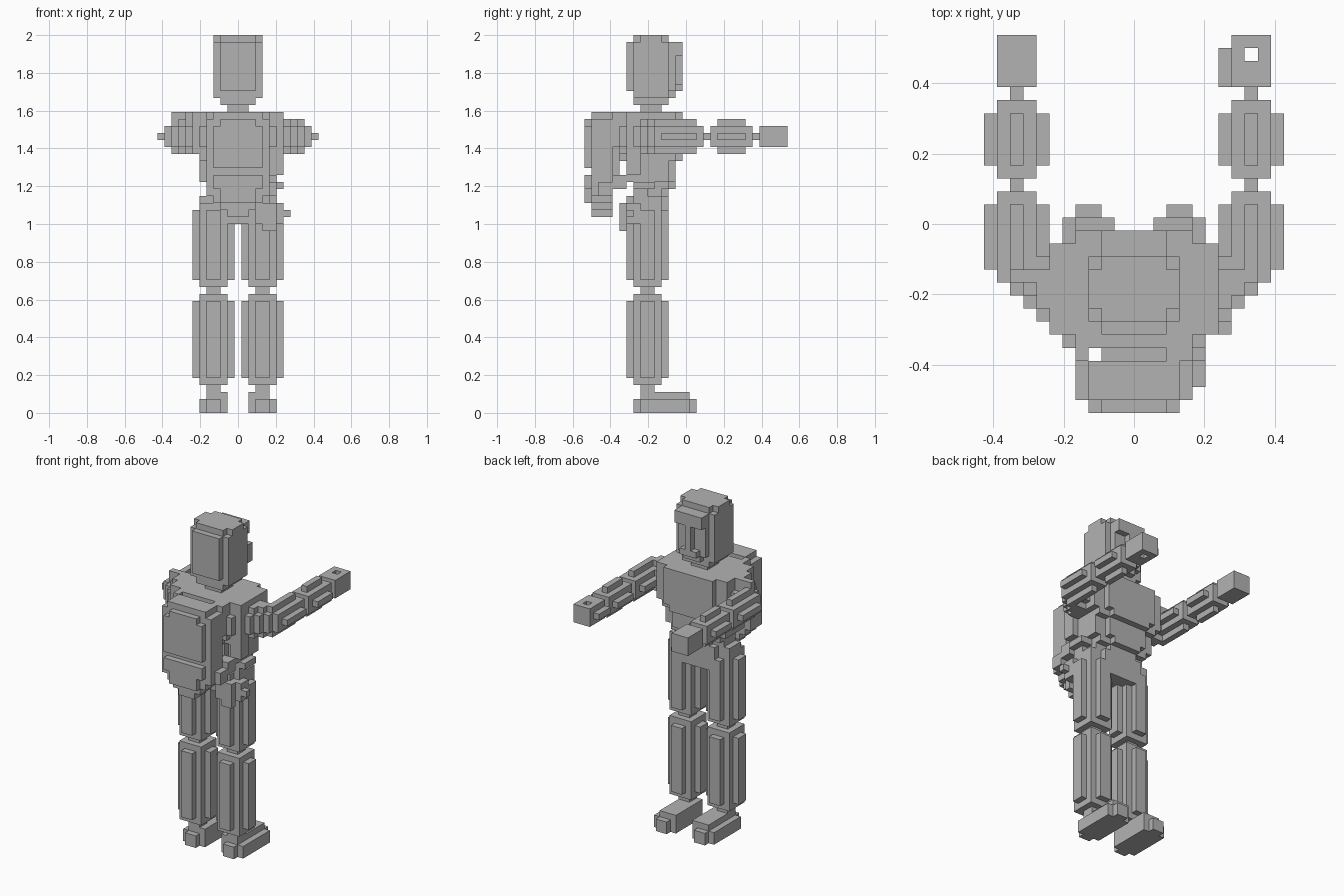
import bpy, bmesh
from mathutils import Vector
from itertools import product

if "Cube" in bpy.data.objects:
    bpy.data.objects.remove(bpy.data.objects["Cube"], do_unlink=True)

# Block grid: width, depth and height in blocks
WIDE, DEEP, HIGH = 23, 29, 54
UNIT = 2 / HIGH

grey = bpy.data.materials.new("plain grey")
grey.use_nodes = True
grey.diffuse_color = (0.45, 0.45, 0.45, 1)
bsdf = next(n for n in grey.node_tree.nodes if n.type == 'BSDF_PRINCIPLED')
bsdf.inputs["Base Color"].default_value = grey.diffuse_color


def box(x, y, z):
    """Blocks filling three half-open ranges."""
    return set(product(range(*x), range(*y), range(*z)))


def mirror(cells):
    return {(WIDE - 1 - x, y, z) for x, y, z in cells}


def build(name, cells):
    """Outer skin of a set of blocks, with flat areas merged."""
    bm = bmesh.new()
    corners = {}

    def corner(p):
        key = tuple(p)
        if key not in corners:
            place = Vector(key) - Vector((WIDE / 2, DEEP / 2, 0))
            corners[key] = bm.verts.new(place * UNIT)
        return corners[key]

    for cell in cells:
        for axis in range(3):
            u, v = Vector((0, 0, 0)), Vector((0, 0, 0))
            u[(axis + 1) % 3] = v[(axis + 2) % 3] = 1
            for side in (0, 1):
                near = list(cell)
                near[axis] += 2 * side - 1
                if tuple(near) in cells:
                    continue
                p = Vector(cell)
                p[axis] += side
                ring = [p, p + u, p + u + v, p + v]
                if not side:
                    ring.reverse()
                bm.faces.new([corner(q) for q in ring])
    bmesh.ops.dissolve_limit(bm, angle_limit=0.01, verts=bm.verts, edges=bm.edges)
    mesh = bpy.data.meshes.new(name)
    bm.to_mesh(mesh)
    bm.free()
    mesh.materials.append(grey)
    obj = bpy.data.objects.new(name, mesh)
    bpy.context.collection.objects.link(obj)


def pair(name, cells):
    build("right_" + name, cells)
    build("left_" + name, mirror(cells))


def leg_segment(low, high):
    """Square limb with a raised panel on every side."""
    inner = (low + 1, high - 1)
    return (box((6, 10), (7, 11), (low, high)) | box((5, 11), (8, 10), inner)
            | box((7, 9), (6, 12), inner))


def arm_segment(low, high):
    inner = (low + 1, high - 1)
    return (box((1, 4), (low, high), (38, 41)) | box((0, 5), inner, (39, 40))
            | box((2, 3), inner, (37, 42)))


# Legs and feet
pair("shin", leg_segment(4, 17))
pair("thigh", leg_segment(18, 30))
pair("knee", box((7, 9), (8, 10), (17, 18)))
pair("ankle", box((7, 9), (8, 10), (3, 4)))
pair("foot", box((6, 10), (8, 15), (0, 2)) | box((7, 9), (7, 16), (0, 2))
     | box((7, 10), (8, 15), (2, 3)))

# Arms
pair("upper_arm", arm_segment(10, 17))
pair("forearm", arm_segment(18, 24))
pair("elbow", box((2, 3), (17, 18), (39, 40)))
pair("wrist", box((2, 3), (24, 25), (39, 40)))
hand = box((1, 4), (25, 29), (38, 41))
build("right_hand", hand)
build("left_hand", (mirror(hand) | box((18, 19), (25, 28), (39, 40)))
      - box((20, 21), (27, 28), (38, 41)))

# Stepped shoulders sloping back from the arms
shoulder = set()
for x in range(1, 7):
    back, front = 11 - x, 12 if x < 5 else 13
    shoulder |= box((x, x + 1), (back, front), (38, 41))
    if x > 1:
        shoulder |= box((x, x + 1), (back + 1, front - 1), (37, 42))
pair("shoulder", shoulder)
build("right_shoulder_pad", box((4, 6), (8, 11), (42, 43)) | box((2, 4), (10, 11), (42, 43)))
build("left_shoulder_pad", box((16, 18), (8, 10), (42, 43)))

# Torso tapering from chest to waist, front layers narrower
torso = box((8, 15), (7, 12), (28, 31))
for z in range(30, 43):
    side = 7 if z < 33 else 6 if z < 37 else 5
    back = 7 if z < 33 else 6 if z < 36 else 5
    front = 12 if z < 32 else 13 if z < 36 else 14
    level = (z, z + 1)
    torso |= box((side, WIDE - side), (back + 1, front - 1), level)
    torso |= box((side + 2, WIDE - side - 2), (back, front), level)
torso |= box((6, 17), (6, 12), (42, 43))
build("torso", torso)
build("pelvis", box((6, 17), (8, 11), (28, 31)) | box((9, 14), (7, 12), (27, 29)))

# Backpack with rounded lower end and two raised panels
pack = box((7, 16), (1, 4), (31, 42)) | box((8, 15), (1, 4), (30, 43))
pack |= box((9, 14), (1, 4), (29, 30)) | box((10, 13), (1, 4), (28, 29))
pack |= box((8, 15), (0, 1), (35, 41)) | box((9, 14), (0, 1), (41, 42))
pack |= box((8, 15), (0, 1), (32, 34)) | box((9, 14), (0, 1), (30, 32))
build("backpack", pack)
build("backpack_mount", box((9, 14), (4, 5), (33, 42)))
build("right_strap", box((7, 8), (4, 6), (37, 43)))
build("left_strap", box((14, 16), (4, 6), (38, 43)))

# Hose from the backpack round to the hip
hose = box((16, 17), (2, 4), (31, 33)) | box((15, 17), (4, 6), (32, 34))
hose |= box((16, 18), (6, 8), (34, 37)) | box((16, 18), (7, 10), (32, 33))
hose |= box((16, 17), (6, 9), (33, 36))
build("hose", hose)

# Hip gear
gear = box((14, 17), (5, 7), (27, 30)) | box((15, 17), (5, 6), (26, 28))
gear |= box((16, 18), (6, 8), (27, 30)) | box((18, 19), (6, 7), (28, 29))
gear |= box((13, 16), (6, 8), (29, 31)) | box((16, 17), (7, 9), (30, 32))
build("hip_gear", gear)

# Neck and head
build("neck", box((10, 13), (8, 11), (43, 44)))
head = box((8, 15), (7, 12), (45, 53)) | box((9, 14), (6, 13), (46, 52))
head |= box((9, 14), (7, 12), (44, 54)) | box((8, 15), (8, 11), (53, 54))
head |= box((9, 14), (6, 13), (52, 53)) | box((10, 13), (12, 13), (45, 46))
build("head", head)

# Brow, nose and mouth
build("face", box((9, 14), (13, 14), (51, 53)) | box((11, 12), (13, 14), (47, 51))
      | box((10, 13), (13, 14), (46, 47)))
